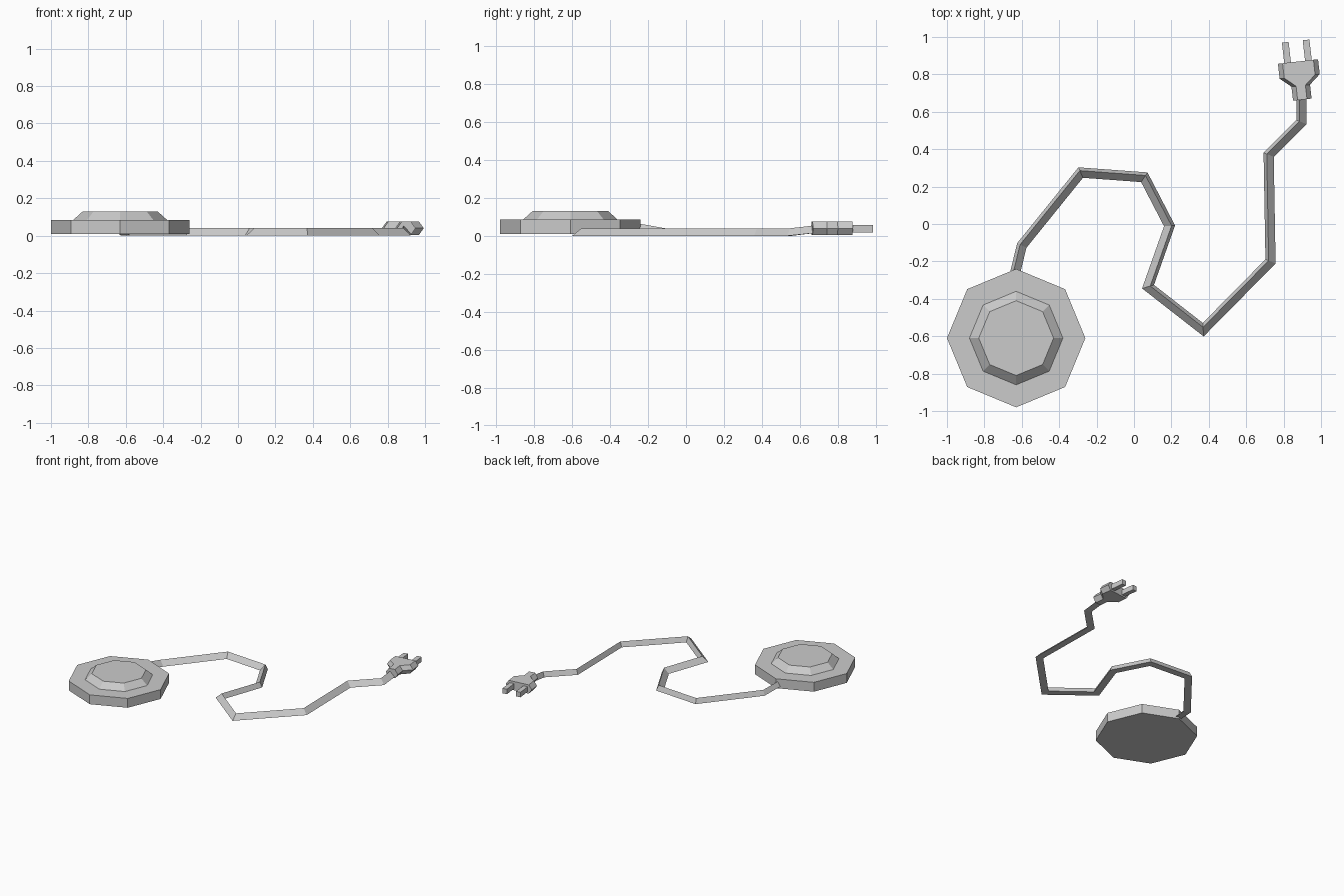
import bpy
import bmesh
from math import cos, sin, pi, radians
from mathutils import Matrix, Vector

cube = bpy.data.objects.get("Cube")
if cube:
    bpy.data.objects.remove(cube, do_unlink=True)

grey = bpy.data.materials.new("plain grey")
grey.use_nodes = True
grey.diffuse_color = (0.6, 0.6, 0.6, 1)
grey.node_tree.nodes["Principled BSDF"].inputs["Base Color"].default_value = grey.diffuse_color


def loft(name, rings):
    """Skin a list of closed rings of points and cap both ends."""
    bm = bmesh.new()
    loops = [[bm.verts.new(p) for p in ring] for ring in rings]
    n = len(loops[0])
    for a, b in zip(loops, loops[1:]):
        for i in range(n):
            j = (i + 1) % n
            bm.faces.new((a[i], a[j], b[j], b[i]))
    bm.faces.new(loops[0])
    bm.faces.new(loops[-1])
    bmesh.ops.recalc_face_normals(bm, faces=bm.faces)
    mesh = bpy.data.meshes.new(name)
    bm.to_mesh(mesh)
    bm.free()
    mesh.materials.append(grey)
    obj = bpy.data.objects.new(name, mesh)
    bpy.context.collection.objects.link(obj)
    return obj


def octagon(r, z):
    return [(-0.63 + r * cos(i * pi / 4), -0.61 + r * sin(i * pi / 4), z) for i in range(8)]


# Octagonal base with a tapered raised plate
loft("base", [octagon(0.37, 0.01), octagon(0.37, 0.085)])
loft("raised_plate", [octagon(0.25, 0.085), octagon(0.2, 0.13)])

# Cable: lopsided triangular section, mitred at each bend
path = [Vector(p) for p in (
    (-0.64, -0.28, 0.03), (-0.60, -0.115, 0), (-0.285, 0.275, 0), (0.055, 0.25, 0),
    (0.19, -0.01, 0), (0.075, -0.335, 0), (0.37, -0.565, 0), (0.73, -0.2, 0),
    (0.72, 0.37, 0), (0.895, 0.545, 0), (0.895, 0.68, 0.015))]
section = ((0.027, 0), (0.01, 0.04), (-0.027, 0))
rings = []
for i, p in enumerate(path):
    before = p - path[i - 1] if i else path[1] - p
    after = path[i + 1] - p if i < len(path) - 1 else before
    n1, n2 = (Vector((-d.y, d.x, 0)).normalized() for d in (before, after))
    side = (n1 + n2) / (1 + n1.dot(n2))
    rings.append([p + side * s + Vector((0, 0, z)) for s, z in section])
loft("cable", rings)

# Plug, laid out along its own axis and then turned into place
place = Matrix.Translation((0.90, 0.665, 0)) @ Matrix.Rotation(radians(6.5), 4, "Z")


def plug_ring(half, v, bevel):
    # Six-sided section, widest at mid height
    pts = ((half, 0.04), (half - bevel, 0.075), (bevel - half, 0.075),
           (-half, 0.04), (bevel - half, 0.005), (half - bevel, 0.005))
    return [place @ Vector((x, v, z)) for x, z in pts]


loft("plug_body", [plug_ring(h, v, 0.025) for h, v in
                   ((0.05, 0), (0.05, 0.075), (0.108, 0.125), (0.108, 0.205))])

# Two flat prongs
for name, x in (("prong_left", 0.056), ("prong_right", -0.056)):
    loft(name, [[place @ Vector((x + dx, v, z)) for dx, z in
                 ((-0.018, 0.018), (0.018, 0.018), (0.018, 0.058), (-0.018, 0.058))]
                for v in (0.2, 0.315)])
